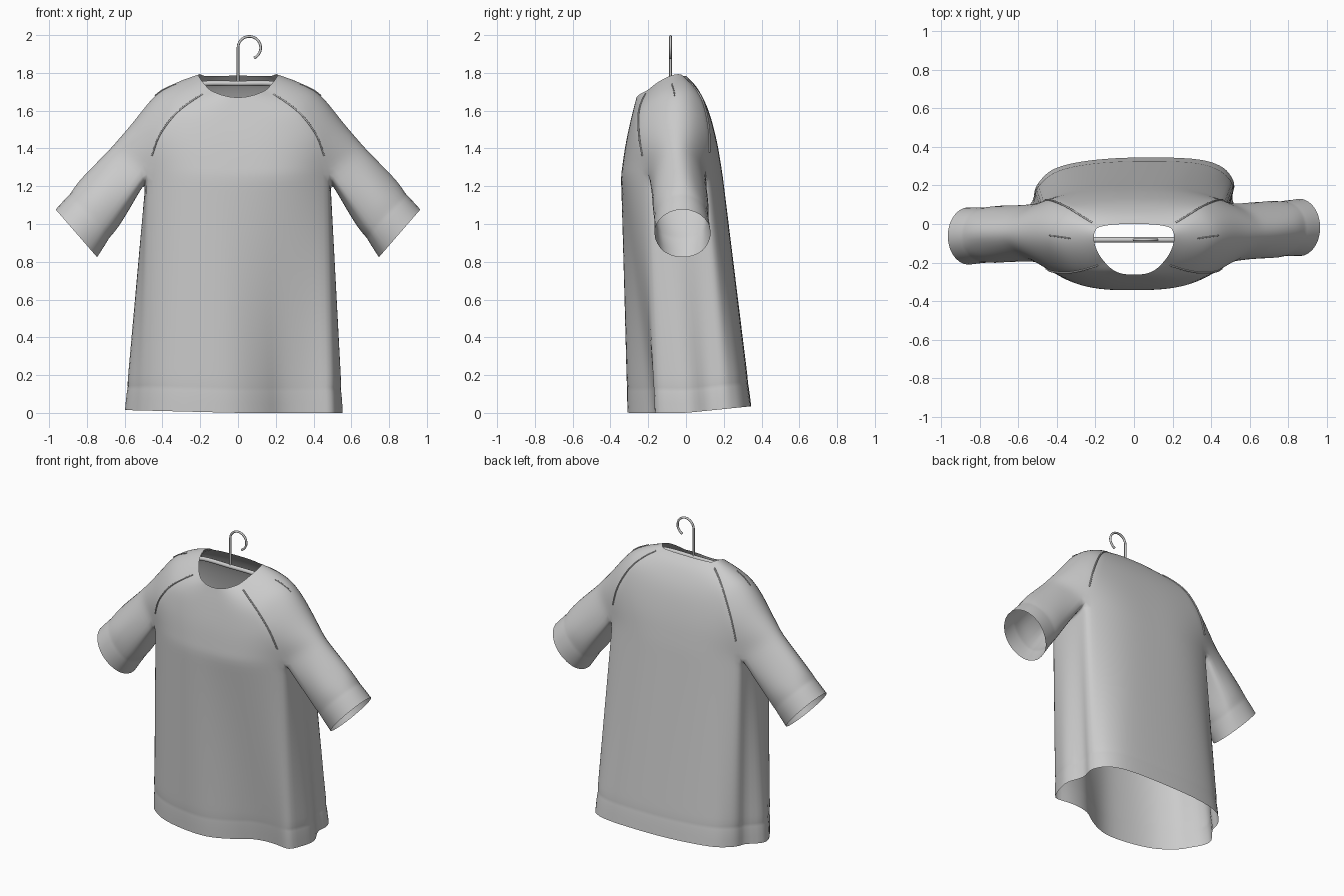
import bpy, bmesh, math
from mathutils import Vector as V

if "Cube" in bpy.data.objects:
    bpy.data.objects.remove(bpy.data.objects["Cube"])


def material(name, g):
    m = bpy.data.materials.new(name)
    m.diffuse_color = (g, g, g, 1)
    m.use_nodes = True
    m.node_tree.nodes["Principled BSDF"].inputs["Base Color"].default_value = m.diffuse_color
    return m


CLOTH = material("grey_cloth", 0.60)


def spline(pts, n):
    """n + 1 points on a smooth curve through pts."""
    p = [V(q) for q in pts]
    p = [2 * p[0] - p[1]] + p + [2 * p[-1] - p[-2]]
    out = []
    for i in range(n + 1):
        f = i / n * (len(pts) - 1)
        k = min(int(f), len(pts) - 2)
        t = f - k
        a, b, c, d = p[k:k + 4]
        out.append(0.5 * (2 * b + (c - a) * t + (2 * a - 5 * b + 4 * c - d) * t * t
                          + (3 * b - a - 3 * c + d) * t ** 3))
    return out


def mx(p):
    return V((-p.x, p.y, p.z))


# Guide lines of the yoke, from neck to armpit
K, NF, NS, NU = 12, 16, 10, 8
front_mid = spline([(0, -.262, 1.67), (0, -.29, 1.56), (0, -.32, 1.42), (0, -.345, 1.25)], K)
back_mid = spline([(0, 0, 1.785), (0, .06, 1.72), (0, .12, 1.6), (0, .165, 1.43), (0, .195, 1.25)], K)
front_seam = spline([(.15, -.2, 1.71), (.24, -.232, 1.655), (.33, -.252, 1.585),
                     (.41, -.25, 1.48), (.45, -.235, 1.38), (.48, -.205, 1.27)], K)
back_seam = spline([(.18, -.015, 1.783), (.27, .04, 1.73), (.35, .09, 1.65),
                    (.42, .12, 1.52), (.455, .125, 1.4), (.478, .115, 1.27)], K)
shoulder = spline([(.207, -.09, 1.782), (.33, -.075, 1.742), (.44, -.06, 1.68),
                   (.565, -.05, 1.53), (.67, -.045, 1.41)], K)
ARMPIT = V((.49, -.045, 1.22))


def panel(mid, side):
    """Points across the front or back, left to right."""
    out = []
    for i in range(NF + 1):
        s = 2 * i / NF - 1
        out.append(V((side.x * s, mid.y + (side.y - mid.y) * abs(s) ** 3,
                      mid.z + (side.z - mid.z) * s * s)))
    return out


def arch(a, top, b, n, mix=.5):
    """Arch from a over top to b, more pointed for a lower mix."""
    out = []
    for i in range(n + 1):
        v = (i / n - .5) * math.pi
        w = mix * (.5 + .5 * math.sin(v)) + (1 - mix) * i / n
        out.append(a.lerp(b, w) + (top - (a + b) / 2) * math.cos(v))
    return out


bm = bmesh.new()


def ring(pts):
    return [bm.verts.new(p) for p in pts]


def bridge(a, b):
    n = len(a)
    for i in range(n):
        j = (i + 1) % n
        bm.faces.new((a[i], b[i], b[j], a[j]))


# Yoke
prev = None
for k in range(K + 1):
    f, b, s = front_seam[k], back_seam[k], shoulder[k]
    cap = arch(f, s, b, NS, .15 + .35 * abs(2 * k / K - 1))
    pts = panel(front_mid[k], f)[:-1] + cap[:-1]
    pts += panel(back_mid[k], b)[::-1][:-1] + [mx(p) for p in cap[::-1]][:-1]
    row = ring(pts)
    if prev:
        bridge(prev, row)
    prev = row
yoke = prev
under = arch(front_seam[K], ARMPIT, back_seam[K], NU)[1:-1]
under_r = ring(under)
under_l = ring([mx(p) for p in under[::-1]])
i1, i2, i3 = NF, NF + NS, 2 * NF + NS

# Body tube down to the hem, with a deep front fold and a lobe at each side
hem = (spline([(-.48, -.2, 0), (-.38, -.262, 0), (-.23, -.30, 0), (-.03, -.308, 0),
               (.13, -.24, 0), (.23, -.17, 0), (.36, -.15, 0), (.5, -.172, 0)], NF)[:-1]
       + spline([(.5, -.172, 0), (.525, -.11, 0), (.545, -.05, 0), (.558, 0, 0), (.55, .05, 0),
                 (.515, .10, 0), (.505, .15, 0), (.525, .19, 0), (.515, .23, 0)], NU)[:-1]
       + spline([(.515, .23, 0), (.46, .295, 0), (.32, .338, 0), (0, .345, 0),
                 (-.25, .327, 0), (-.42, .285, 0), (-.50, .21, 0)], NF)[:-1]
       + spline([(-.50, .21, 0), (-.52, .17, 0), (-.515, .12, 0), (-.58, .06, 0), (-.607, 0, 0),
                 (-.58, -.065, 0), (-.54, -.12, 0), (-.52, -.16, 0), (-.48, -.2, 0)], NU)[:-1])
for p in hem:
    p.z = max(0, .035 * p.y / .345) + max(0, -.025 * p.x)
prev = yoke[:i1 + 1] + under_r + yoke[i2:i3 + 1] + under_l
chest = [v.co.copy() for v in prev]
for u in (.06, .14, .24, .34, .44, .54, .64, .74, .82, .885, .9, .915, 1):
    g = .991 if u == .9 else 1           # stitched groove above the hem
    pts = []
    for c, h in zip(chest, hem):
        p = c.lerp(h, u)
        pts.append(V((p.x * g, p.y * g, p.z)))
    row = ring(pts)
    bridge(prev, row)
    prev = row

# Sleeves
for sx, start, cy in ((1, yoke[i2 - NS:i2 + 1] + under_r[::-1], -.018),
                      (-1, yoke[i3:] + yoke[:1] + under_l[::-1], -.062)):
    first = [v.co.copy() for v in start]
    centre0 = sum(first, V()) / len(first)
    centre1 = V((.857 * sx, cy, .952))
    prev = start
    for u in (.12, .25, .38, .5, .62, .72, .76, .80, 1):
        pts = []
        for i, c in enumerate(first):
            deg = -130 + 260 * i / NS if i <= NS else 130 + 100 * (i - NS) / NU
            a = math.radians(deg) * sx
            end = centre1 + V((.112 * sx, 0, .129)) * math.cos(a) + V((0, .154, 0)) * math.sin(a)
            mid = centre0.lerp(centre1, u)
            fold = 1 + (.03 + .04 * math.sin(4 * a + 1)) * math.sin(math.pi * u) ** 2 * (u < .72)
            if u == .76:
                fold = .985              # stitched groove above the cuff
            pts.append(mid + (c.lerp(end, u) - mid) * fold)
        row = ring(pts)
        bridge(prev, row)
        prev = row

for f in bm.faces:
    f.smooth = True
me = bpy.data.meshes.new("shirt")
bm.to_mesh(me)
bm.free()
me.materials.append(CLOTH)
shirt = bpy.data.objects.new("shirt", me)
bpy.context.collection.objects.link(shirt)
sub = shirt.modifiers.new("smooth", 'SUBSURF')
sub.levels = sub.render_levels = 1


def tube(name, pts, r):
    cu = bpy.data.curves.new(name + "_path", 'CURVE')
    cu.dimensions = '3D'
    cu.bevel_depth = r
    cu.bevel_resolution = 2
    cu.use_fill_caps = True
    sp = cu.splines.new('POLY')
    sp.points.add(len(pts) - 1)
    for q, p in zip(sp.points, pts):
        q.co = (*p, 1)
    tmp = bpy.data.objects.new(name + "_path", cu)
    mesh = bpy.data.meshes.new_from_object(tmp)
    bpy.data.objects.remove(tmp)
    mesh.materials.clear()
    mesh.materials.append(CLOTH)
    for f in mesh.polygons:
        f.use_smooth = True
    bpy.context.collection.objects.link(bpy.data.objects.new(name, mesh))


# Raglan seams and short shoulder seams
for label, seam, r in (("front", front_seam[1:11], .0045), ("back", back_seam[1:11], .0045),
                       ("shoulder", shoulder[3:7], .003)):
    line = spline(seam, 30)
    tube(label + "_seam_right", line, r)
    tube(label + "_seam_left", [mx(p) for p in line], r)

# Hanger: shoulder bar and hook
Y = -.082
tube("hanger_bar", spline([(-.42, Y, 1.65), (-.32, Y, 1.71), (-.2, Y, 1.742), (0, Y, 1.744),
                           (.2, Y, 1.742), (.32, Y, 1.71), (.42, Y, 1.65)], 30), .014)
hook = [V((0, Y, 1.74))]
for i in range(25):
    a = math.pi - i / 24 * math.radians(245)
    hook.append(V((.06 + .06 * math.cos(a), Y, 1.933 + .06 * math.sin(a))))
tube("hanger_hook", hook, .007)
